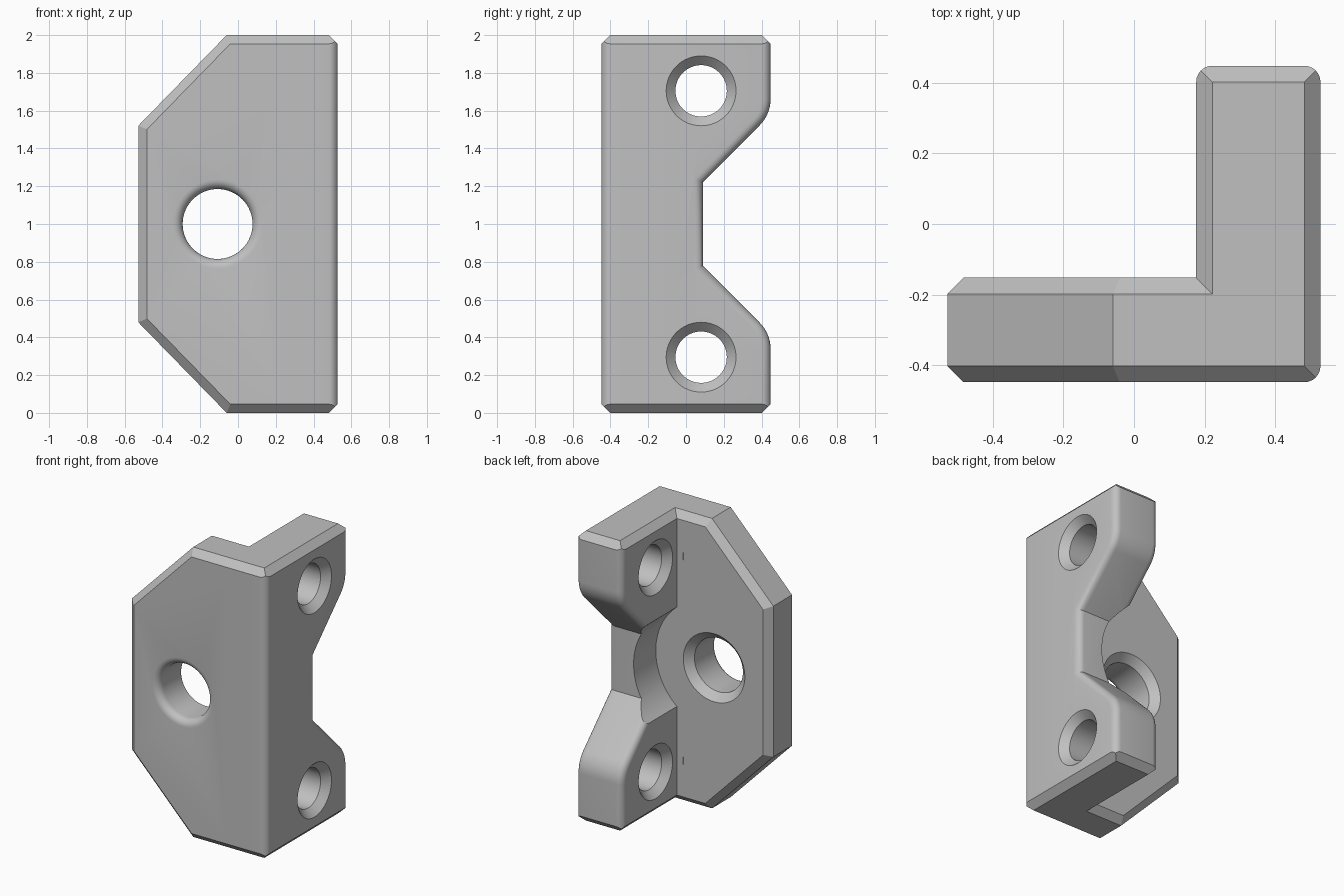
import bpy, bmesh, math
from mathutils import Vector

if "Cube" in bpy.data.objects:
    bpy.data.objects.remove(bpy.data.objects["Cube"])

EDGE = 0.046
XI, XO = 0.176, 0.528      # inner and outer face of the side plate
YF, YB = -0.448, 0.448     # front and back limits
YP = -0.152                # back face of the front plate

grey = bpy.data.materials.new("light grey")
grey.use_nodes = True
colour = (0.53, 0.53, 0.53, 1)
grey.diffuse_color = colour
grey.node_tree.nodes["Principled BSDF"].inputs["Base Color"].default_value = colour


def make_object(name, bm):
    bmesh.ops.recalc_face_normals(bm, faces=bm.faces)
    mesh = bpy.data.meshes.new(name)
    bm.to_mesh(mesh)
    bm.free()
    mesh.materials.append(grey)
    obj = bpy.data.objects.new(name, mesh)
    bpy.context.collection.objects.link(obj)
    return obj


def loft(name, rings):
    """Skin closed rings of equal length and cap both ends."""
    bm = bmesh.new()
    loops = [[bm.verts.new(p) for p in ring] for ring in rings]
    n = len(loops[0])
    for a, b in zip(loops, loops[1:]):
        for i in range(n):
            j = (i + 1) % n
            bm.faces.new((a[i], a[j], b[j], b[i]))
    bm.faces.new(loops[0])
    bm.faces.new(loops[-1])
    return make_object(name, bm)


def inset(points, d):
    """Mitred inset of a counter-clockwise outline."""
    pts = [Vector(p) for p in points]
    out = []
    for i, p in enumerate(pts):
        a = (p - pts[i - 1]).normalized()
        b = (pts[(i + 1) % len(pts)] - p).normalized()
        na, nb = Vector((-a.y, a.x)), Vector((-b.y, b.x))
        out.append(p + (na + nb) * d / (1 + na.dot(nb)))
    return out


def combine(target, other, operation):
    mod = target.modifiers.new(operation, "BOOLEAN")
    mod.operation, mod.object, mod.solver = operation, other, "EXACT"
    bpy.context.view_layer.objects.active = target
    bpy.ops.object.modifier_apply(modifier=mod.name)
    bpy.data.objects.remove(other)


def turned_cutter(name, profile, place, n=64):
    """Round cutter from (radius, depth) pairs."""
    turns = [math.tau * i / n for i in range(n)]
    return loft(name, [[place(r * math.cos(t), r * math.sin(t), h) for t in turns]
                       for r, h in profile])


# Front plate: clipped outline with chamfered rims, open end buried in the side plate
outline = [(-XO, 0.48), (-0.06, 0), (0.4, 0), (0.4, 2), (-0.06, 2), (-XO, 1.52)]
bm = bmesh.new()
front = [bm.verts.new((x, YF, z)) for x, z in outline]
back = [bm.verts.new((x, YP, z)) for x, z in outline]
bm.faces.new(front)
bm.faces.new(back[::-1])
for i in range(len(outline)):
    j = (i + 1) % len(outline)
    bm.faces.new((front[i], back[i], back[j], front[j]))
bmesh.ops.recalc_face_normals(bm, faces=bm.faces)
rims = [e for e in bm.edges
        if abs(e.verts[0].co.y - e.verts[1].co.y) < 0.01
        and min(v.co.x for v in e.verts) < 0.39]
bmesh.ops.bevel(bm, geom=rims, offset=EDGE, segments=1, profile=0.5,
                affect="EDGES", clamp_overlap=False)
bracket = make_object("bracket", bm)

# Side plate: notched outline with rounded shoulders and filleted rims
R = 0.2
corner = 1.58
reach = R * math.tan(math.pi / 8)
shoulder = [(YB - R + R * math.cos(a), corner + reach + R * math.sin(a))
            for a in (-math.pi / 4 * i / 8 for i in range(9))]
upper = [(YB, 2.2)] + shoulder + [(0.09, corner - YB + 0.09)]
lower = [(y, 2 - z) for y, z in reversed(upper)]
profile = ([(YF, 2.2), (YF, -0.2)] + (upper + lower)[::-1])
rings = []
steps = [math.pi / 2 * i / 6 for i in range(7)]
for x0, side, angles in ((XI + EDGE, -1, steps[::-1]), (XO - EDGE, 1, steps)):
    for a in angles:
        ring = inset(profile, EDGE * (1 - math.cos(a)))
        rings.append([(x0 + side * EDGE * math.sin(a), p.x, p.y) for p in ring])
side_plate = loft("side_plate", rings)

# Chamfer the top and bottom ends of the side plate
def rectangle(grow, z):
    return [(XI - grow, YF - grow, z), (XO + grow, YF - grow, z),
            (XO + grow, YB + grow, z), (XI - grow, YB + grow, z)]

combine(side_plate, loft("end_trim", [rectangle(-EDGE, 0), rectangle(0.2 - EDGE, 0.2),
                                      rectangle(0.2 - EDGE, 1.8), rectangle(-EDGE, 2)]),
        "INTERSECT")

# Round clearance groove on the inner side, concentric with the large hole
HX = -0.108
combine(side_plate, turned_cutter("groove", [(0.445, -0.25), (0.445, 0.8)],
                                  lambda u, v, h: (HX + u, h, 1 + v), 96), "DIFFERENCE")
combine(bracket, side_plate, "UNION")

# Large hole: rounded mouth in front, chamfered mouth behind
hole, lip = 0.185, 0.05
mouth = [(hole + lip * (1 - math.sin(a)), YF + lip * (1 - math.cos(a))) for a in steps]
large = ([(hole + lip, YF - 0.1)] + mouth
         + [(hole, YP - lip), (hole + lip + 0.05, YP + 0.05)])
combine(bracket, turned_cutter("large_hole", large,
                               lambda u, v, h: (HX + u, h, 1 + v)), "DIFFERENCE")

# Two countersunk mounting holes
for z in (0.295, 1.705):
    bore = [(0.235, XI - 0.05), (0.136, XI + 0.049), (0.136, XO - 0.049), (0.235, XO + 0.05)]
    combine(bracket, turned_cutter("mounting_hole", bore,
                                   lambda u, v, h: (h, 0.08 + u, z + v)), "DIFFERENCE")

bpy.ops.object.select_all(action="DESELECT")
bracket.select_set(True)
bpy.context.view_layer.objects.active = bracket
bpy.ops.object.shade_smooth_by_angle(angle=math.radians(28))
